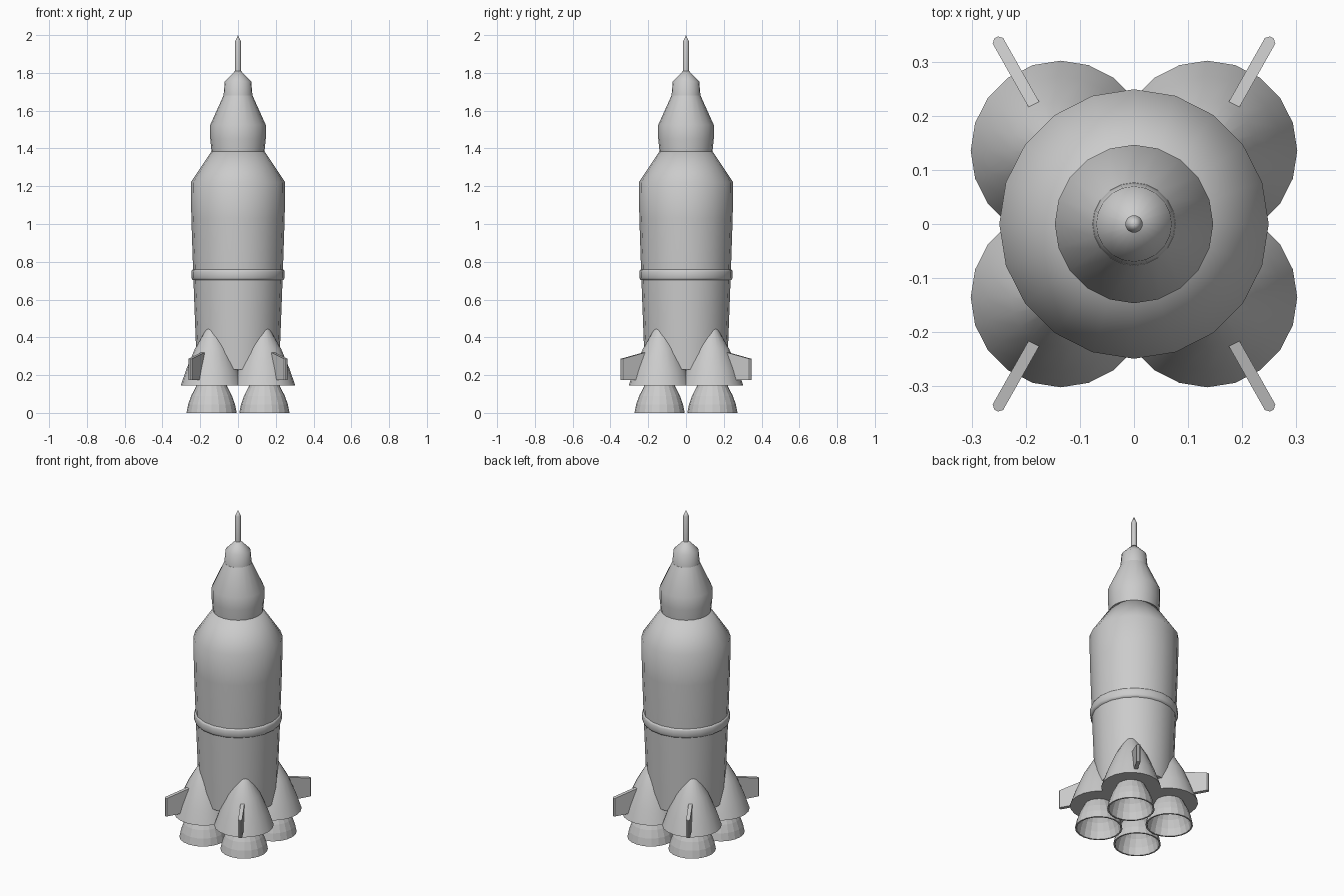
import bpy, bmesh, math
from mathutils import Vector

cube = bpy.data.objects.get("Cube")
if cube:
    bpy.data.objects.remove(cube, do_unlink=True)

SIDES = 20
grey = bpy.data.materials.new("light grey")
grey.use_nodes = True
grey.diffuse_color = (0.6, 0.6, 0.6, 1)
grey.node_tree.nodes["Principled BSDF"].inputs["Base Color"].default_value = (0.6, 0.6, 0.6, 1)


def finish(name, bm, smooth=True):
    bmesh.ops.remove_doubles(bm, verts=bm.verts, dist=1e-5)
    bmesh.ops.recalc_face_normals(bm, faces=bm.faces)
    mesh = bpy.data.meshes.new(name)
    bm.to_mesh(mesh)
    bm.free()
    mesh.materials.append(grey)
    obj = bpy.data.objects.new(name, mesh)
    bpy.context.collection.objects.link(obj)
    if smooth:
        bpy.ops.object.select_all(action='DESELECT')
        obj.select_set(True)
        bpy.context.view_layer.objects.active = obj
        bpy.ops.object.shade_smooth_by_angle(angle=math.radians(60))
    return obj


def lathe(name, profile, x=0, y=0, smooth=True):
    """Spin a closed (radius, height) profile around a vertical axis."""
    bm = bmesh.new()
    verts = [bm.verts.new((x + r, y, z)) for r, z in profile]
    edges = [bm.edges.new(pair) for pair in zip(verts, verts[1:])]
    bmesh.ops.spin(bm, geom=verts + edges, cent=(x, y, 0), axis=(0, 0, 1),
                   angle=math.tau, steps=SIDES, use_merge=True)
    return finish(name, bm, smooth)


# Tapered main body with shoulder
lathe("body", [(0, 0.23), (0.218, 0.23), (0.237, 0.73), (0.247, 1.03),
               (0.25, 1.22), (0.14, 1.385), (0, 1.385)])

# Raised band round the body
lathe("body_band", [(0.23, 0.70), (0.242, 0.705), (0.247, 0.715),
                    (0.247, 0.748), (0.243, 0.757), (0.23, 0.762)])

# Crew capsule, its cap and the escape tower
lathe("capsule", [(0, 1.38), (0.14, 1.38), (0.147, 1.45), (0.147, 1.525),
                  (0.077, 1.68), (0, 1.68)])
lathe("capsule_cap", [(0, 1.675), (0.077, 1.675), (0.07, 1.755),
                      (0.016, 1.81), (0, 1.81)])
lathe("escape_tower", [(0, 1.80), (0.016, 1.80), (0.016, 1.965), (0, 2.0)])


def fin(name, sx, sy):
    """Tapered plate running outward from the engine fairing."""
    inner, outer = Vector((0.165, 0.185, 0)), Vector((0.256, 0.346, 0))
    along = (outer - inner).normalized()
    half = Vector((-along.y, along.x, 0)) * 0.011
    corners = [(inner, 0.175), (outer, 0.175), (outer, 0.285), (inner, 0.33)]
    bm = bmesh.new()
    sides = []
    for offset in (half, -half):
        pts = [p + offset + Vector((0, 0, z)) for p, z in corners]
        sides.append([bm.verts.new((p.x * sx, p.y * sy, p.z)) for p in pts])
    a, b = sides
    bm.faces.new(a)
    bm.faces.new(b[::-1])
    for i in range(4):
        j = (i + 1) % 4
        bm.faces.new((a[i], b[i], b[j], a[j]))
    # Chamfered outer edge
    tip = [e for e in bm.edges if {e.verts[0], e.verts[1]} in ({a[1], a[2]}, {b[1], b[2]})]
    bmesh.ops.bevel(bm, geom=tip, offset=0.007, segments=1, affect='EDGES')
    finish(name, bm, smooth=False)


# Four engine groups: fairing, hollow nozzle and fin
for fy, depth in ((-1, "front"), (1, "back")):
    for fx, side in ((1, "left"), (-1, "right")):
        tag = f"{depth}_{side}"
        lathe(f"engine_fairing_{tag}",
              [(0, 0.145), (0.167, 0.145), (0.138, 0.23), (0.092, 0.34),
               (0.034, 0.44), (0, 0.48)], 0.136 * fx, 0.136 * fy)
        lathe(f"nozzle_{tag}",
              [(0, 0.16), (0.074, 0.16), (0.085, 0.135), (0.108, 0.09),
               (0.124, 0.045), (0.133, 0), (0.124, 0), (0.115, 0.045),
               (0.098, 0.09), (0.07, 0.135), (0, 0.142)],
              0.14 * fx, 0.14 * fy, smooth=False)
        fin(f"fin_{tag}", fx, fy)
